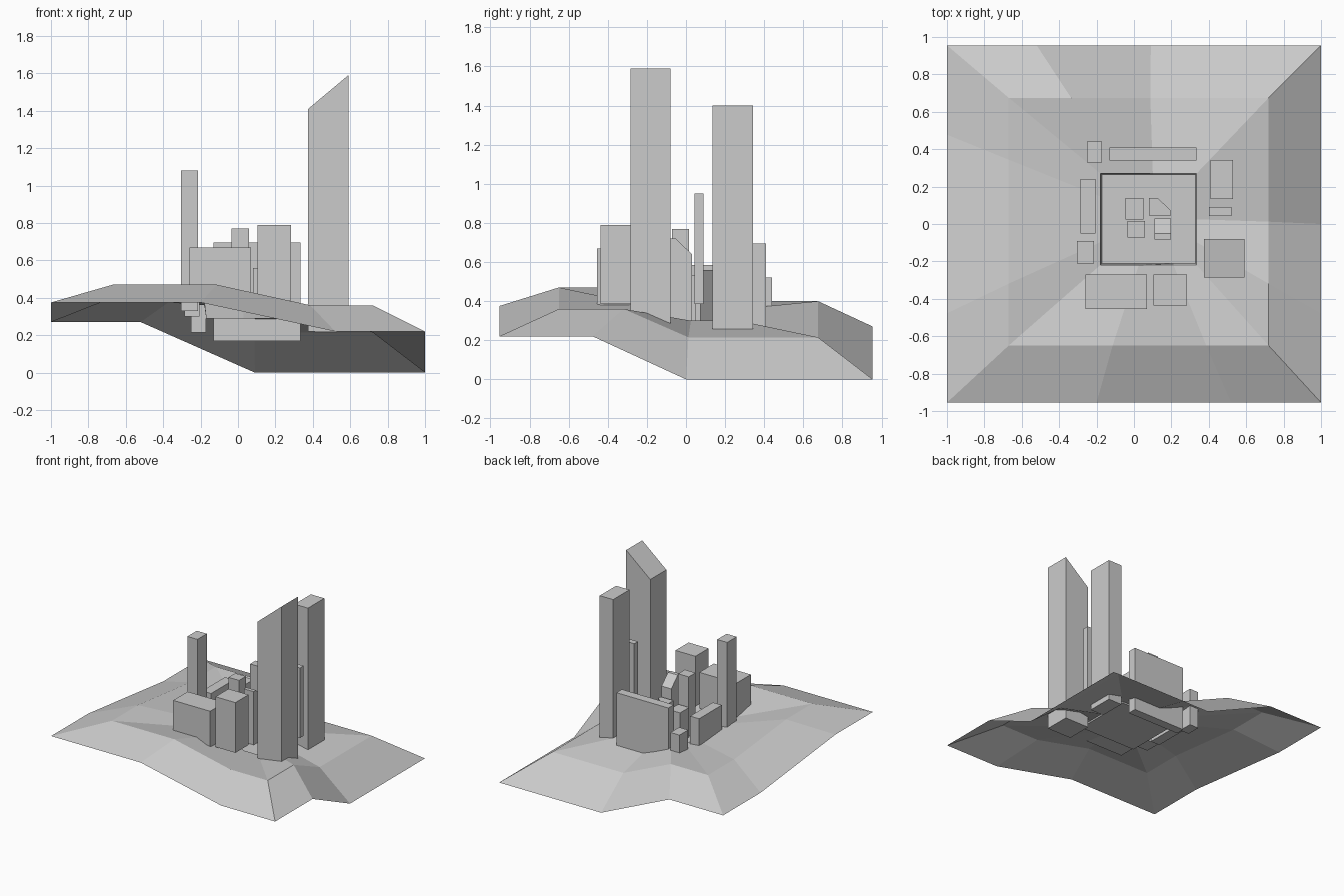
import bpy, bmesh

if "Cube" in bpy.data.objects:
    bpy.data.objects.remove(bpy.data.objects["Cube"])


def make_object(name, bm):
    bmesh.ops.recalc_face_normals(bm, faces=bm.faces)
    mesh = bpy.data.meshes.new(name)
    bm.to_mesh(mesh)
    bm.free()
    obj = bpy.data.objects.new(name, mesh)
    bpy.context.collection.objects.link(obj)


def prism(name, bottom, top):
    """Building from matching bottom and top outlines."""
    bm = bmesh.new()
    lo = [bm.verts.new(p) for p in bottom]
    hi = [bm.verts.new(p) for p in top]
    bm.faces.new(lo[::-1])
    bm.faces.new(hi)
    n = len(lo)
    for i in range(n):
        j = (i + 1) % n
        bm.faces.new((lo[i], lo[j], hi[j], hi[i]))
    make_object(name, bm)


def block(name, x0, x1, y0, y1, z0, z1, z_right=None):
    """Box, optionally with a roof rising to the right."""
    zr = z1 if z_right is None else z_right
    xy = [(x0, y0), (x1, y0), (x1, y1), (x0, y1)]
    prism(name, [(x, y, z0) for x, y in xy],
          [(x, y, zr if x == x1 else z1) for x, y in xy])


# Terrain: square rings, each stepping between four corner heights
def ring(bm, x0, x1, y0, y1, heights):
    corners = [(x0, y0), (x1, y0), (x1, y1), (x0, y1)]
    breaks = [(.40, .76), (.25, .50), (.455, .76), (.25, .75)]
    verts = []
    for i in range(4):
        a, b = corners[i], corners[(i + 1) % 4]
        za, zb = heights[i], heights[(i + 1) % 4]
        for t, z in ((0, za), (breaks[i][0], za), (breaks[i][1], zb)):
            verts.append(bm.verts.new((a[0] + (b[0] - a[0]) * t,
                                       a[1] + (b[1] - a[1]) * t, z)))
    return verts


bm = bmesh.new()
rings = [
    ring(bm, -1, 1, -.955, .955, (.375, .22, 0, .27)),
    ring(bm, -.67, .72, -.65, .675, (.47, .36, .215, .40)),
    ring(bm, -.18, .335, -.22, .27, (.38, .30, .30, .36)),
    ring(bm, -.17, .33, -.21, .265, (.29, .29, .29, .29)),
]
for a, b in zip(rings, rings[1:]):
    for i in range(12):
        j = (i + 1) % 12
        bm.faces.new((a[i], a[j], b[j], b[i]))
bm.faces.new(rings[-1])
make_object("terrain", bm)

# Outer buildings
block("back_left_house", -.25, -.17, .33, .44, .215, .52)
block("back_slab", -.13, .335, .34, .41, .17, .695)
block("left_slab", -.285, -.205, -.05, .24, .30, .585)
block("left_tower", -.305, -.215, -.21, -.09, .33, 1.08)
block("front_slab", -.26, .07, -.455, -.27, .38, .67)
block("front_block", .105, .283, -.437, -.27, .385, .79)
block("right_slanted_tower", .375, .59, -.285, -.08, .22, 1.41, 1.59)
block("right_tower", .41, .53, .135, .343, .215, 1.40)
block("right_thin_tower", .40, .522, .043, .09, .385, .95)

# Central buildings
block("center_house", -.045, .052, .025, .14, .29, .53)
block("center_tower", -.035, .06, -.072, .015, .29, .77)

# Central building with a cut corner
plan = [(.08, .045), (.197, .045), (.197, .073), (.125, .14), (.08, .14)]
prism("chamfered_house", [(x, y, .29) for x, y in plan],
      [(x, y, .56) for x, y in plan])

# Central building with a roof sloping to the back
side = [(-.082, .29), (.03, .29), (.03, .64), (-.052, .72), (-.082, .72)]
prism("sloped_roof_house", [(.11, y, z) for y, z in side],
      [(.197, y, z) for y, z in side])
